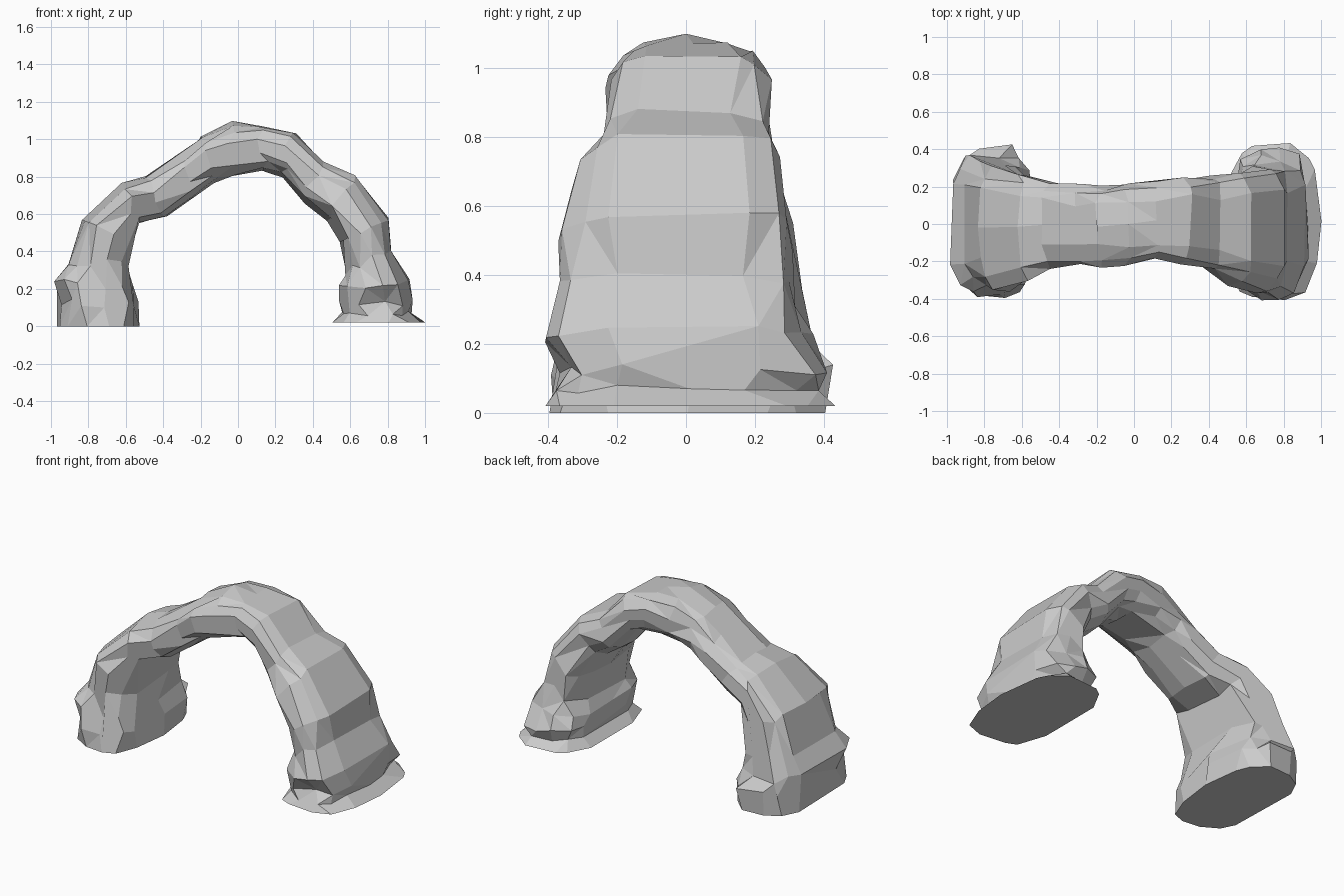
import bpy, bmesh, random
from math import cos, sin, pi, copysign
from mathutils import Vector

if "Cube" in bpy.data.objects:
    bpy.data.objects.remove(bpy.data.objects["Cube"])

random.seed(11)
SIDES = 14

# Slices along the arch: outer (x, z), inner (x, z), front y, back y
SLICES = [
    (-0.98, 0.00, -0.53, 0.00, -0.40, 0.41),
    (-0.97, 0.12, -0.54, 0.13, -0.39, 0.43),
    (-1.00, 0.23, -0.57, 0.22, -0.39, 0.38),
    (-0.92, 0.34, -0.58, 0.33, -0.36, 0.33),
    (-0.84, 0.57, -0.55, 0.45, -0.35, 0.31),
    (-0.62, 0.76, -0.53, 0.54, -0.30, 0.27),
    (-0.49, 0.80, -0.38, 0.59, -0.24, 0.23),
    (-0.32, 0.91, -0.24, 0.69, -0.22, 0.22),
    (-0.20, 1.02, -0.13, 0.77, -0.23, 0.20),
    (-0.03, 1.09, -0.02, 0.80, -0.22, 0.22),
    (0.12, 1.08, 0.14, 0.83, -0.20, 0.24),
    (0.30, 1.04, 0.24, 0.80, -0.22, 0.25),
    (0.46, 0.89, 0.36, 0.66, -0.24, 0.25),
    (0.63, 0.82, 0.48, 0.57, -0.33, 0.27),
    (0.82, 0.58, 0.54, 0.45, -0.36, 0.33),
    (0.83, 0.41, 0.57, 0.28, -0.37, 0.32),
    (0.93, 0.24, 0.54, 0.21, -0.43, 0.36),
    (0.94, 0.13, 0.53, 0.14, -0.37, 0.42),
    (0.93, 0.07, 0.55, 0.08, -0.37, 0.39),
    (1.00, 0.02, 0.49, 0.02, -0.42, 0.45),
]


def power(v, e):
    return copysign(abs(v) ** e, v)


# Rock arch: irregular rounded slices joined into facets
bm = bmesh.new()
rings = []
last = len(SLICES) - 1
for k, (ox, oz, ix, iz, y0, y1) in enumerate(SLICES):
    outer, inner = Vector((ox, 0, oz)), Vector((ix, 0, iz))
    mid, half = (outer + inner) / 2, (outer - inner) / 2
    along = Vector((half.z, 0, -half.x)).normalized()
    foot = k in (0, last)
    ring = []
    for j in range(SIDES):
        a = 2 * pi * j / SIDES
        if j % (SIDES // 2):
            a += random.uniform(-0.13, 0.13)
        u, v = power(cos(a), 0.72), power(sin(a), 0.72)
        r = 1 + random.uniform(-0.09, 0.06) * (0.4 if foot else 1)
        y = (y0 + y1) / 2 + v * r * (y1 - y0) / 2
        p = mid + half * u * r + Vector((0, y, 0))
        if not foot:
            p += along * random.uniform(-0.03, 0.03) * abs(sin(a))
        ring.append(bm.verts.new(p))
    rings.append(ring)

for r0, r1 in zip(rings, rings[1:]):
    for j in range(SIDES):
        n = (j + 1) % SIDES
        bm.faces.new((r0[j], r0[n], r1[n], r1[j]))
# Flat undersides of both feet
caps = [bm.faces.new(rings[0][::-1]), bm.faces.new(rings[-1])]
bm.normal_update()
bmesh.ops.triangulate(bm, faces=[f for f in bm.faces if f not in caps])
# Merge nearly flat neighbours into larger, chiselled facets
bmesh.ops.dissolve_limit(bm, angle_limit=0.2, verts=bm.verts[:], edges=bm.edges[:])
bmesh.ops.recalc_face_normals(bm, faces=bm.faces[:])

mesh = bpy.data.meshes.new("rock_arch")
bm.to_mesh(mesh)
bm.free()
arch = bpy.data.objects.new("rock_arch", mesh)
bpy.context.collection.objects.link(arch)
